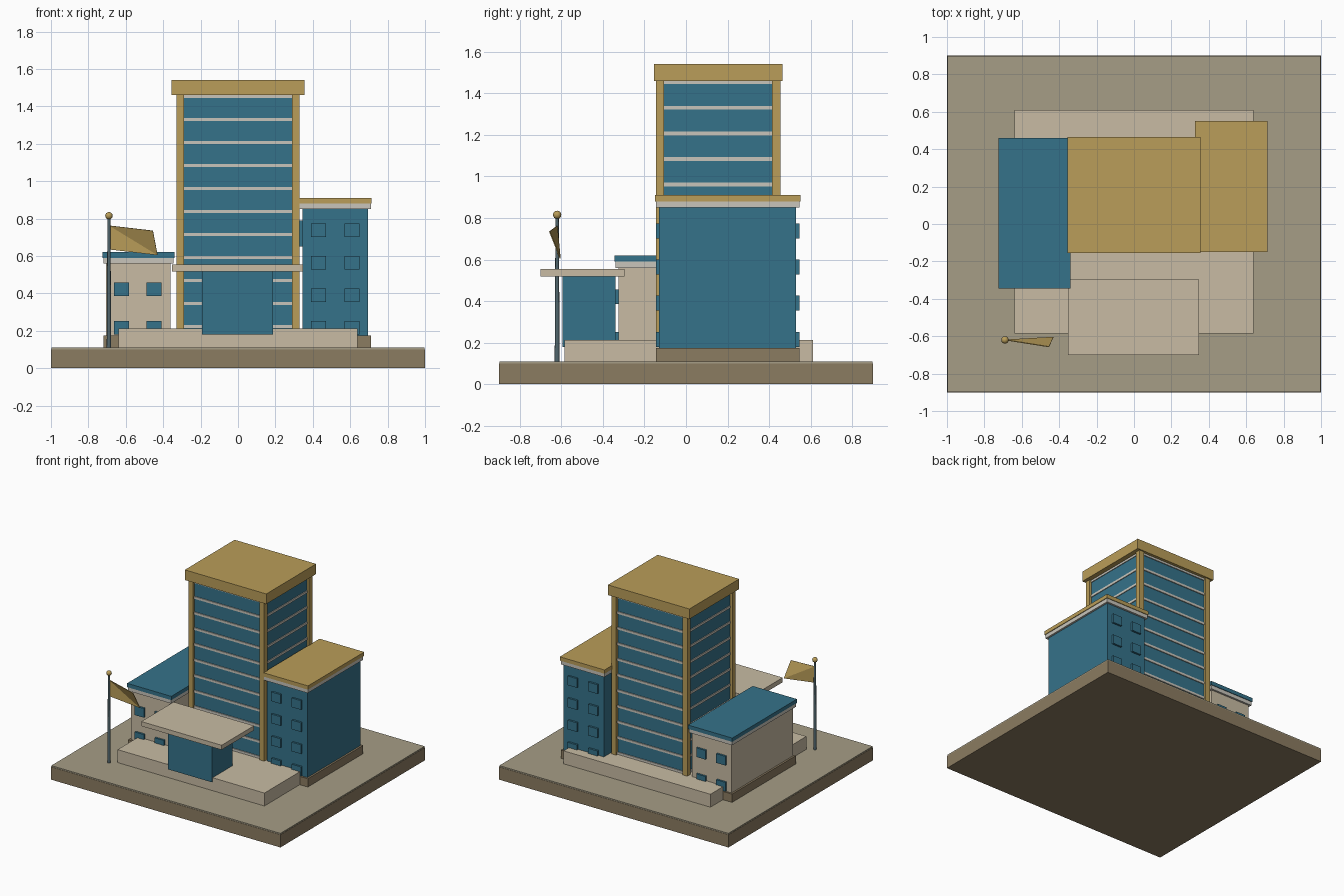
import bpy, bmesh
from mathutils import Vector

if "Cube" in bpy.data.objects:
    bpy.data.objects.remove(bpy.data.objects["Cube"])


def mat(name, r, g, b):
    m = bpy.data.materials.new(name)
    m.diffuse_color = (r, g, b, 1)
    m.use_nodes = True
    m.node_tree.nodes["Principled BSDF"].inputs["Base Color"].default_value = m.diffuse_color
    return m


TEAL = mat("teal", 0.036, 0.17, 0.254)
GOLD = mat("gold", 0.49, 0.34, 0.10)
BEIGE = mat("beige", 0.58, 0.50, 0.37)
BROWN = mat("brown", 0.26, 0.20, 0.12)
PAVING = mat("paving", 0.38, 0.34, 0.24)
PALE = mat("pale", 0.58, 0.56, 0.50)
STEEL = mat("steel", 0.08, 0.13, 0.15)


def boxes(name, spans, material):
    """One object made of boxes given as (x0, x1, y0, y1, z0, z1)."""
    bm = bmesh.new()
    for x0, x1, y0, y1, z0, z1 in spans:
        lo, hi = Vector((x0, y0, z0)), Vector((x1, y1, z1))
        for v in bmesh.ops.create_cube(bm, size=1)["verts"]:
            c = v.co + Vector((0.5, 0.5, 0.5))
            v.co = lo + Vector(c[i] * (hi - lo)[i] for i in range(3))
    return finish(name, bm, material)


def finish(name, bm, material):
    me = bpy.data.meshes.new(name)
    bm.to_mesh(me)
    bm.free()
    me.materials.append(material)
    ob = bpy.data.objects.new(name, me)
    bpy.context.collection.objects.link(ob)
    return ob


# Ground slab and raised terrace
boxes("ground_slab", [(-1, 1, -0.9, 0.9, 0, 0.10)], BROWN)
boxes("paving", [(-0.998, 0.998, -0.898, 0.898, 0.10, 0.11)], PAVING)
boxes("terrace", [(-0.64, 0.64, -0.585, 0.61, 0.11, 0.212)], BEIGE)

# Tower: glass core, floor bands, corner pillars, roof
CY = 0.155
boxes("tower_glass", [(-0.31, 0.31, CY - 0.28, CY + 0.28, 0.2, 1.46)], TEAL)
boxes("floor_bands", [(-0.316, 0.316, CY - 0.287, CY + 0.287, z - 0.009, z + 0.009)
                      for z in [0.223 + 0.123 * i for i in range(11)]], PALE)
boxes("corner_pillars", [(sx * 0.31 - 0.02, sx * 0.31 + 0.02,
                          CY + sy * 0.28 - 0.02, CY + sy * 0.28 + 0.02, 0.2, 1.465)
                         for sx in (-1, 1) for sy in (-1, 1)], GOLD)
boxes("tower_roof", [(-0.355, 0.355, CY - 0.31, CY + 0.31, 1.46, 1.54)], GOLD)


def wing(side, x0, x1, y0, y1, top, rows, cols, wall, roof):
    """Side wing with footing, cornice, roof slab and windows front and back."""
    def grown(g, z0, z1):
        return [(x0 - g, x1 + g, y0 - g, y1 + g, z0, z1)]
    boxes(side + "_footing", grown(0.015, 0.11, 0.175), BROWN)
    boxes(side + "_walls", grown(0, 0.17, top), wall)
    boxes(side + "_cornice", grown(0.015, top, top + 0.03), PALE)
    boxes(side + "_roof", grown(0.02, top + 0.03, top + 0.06), roof)
    boxes(side + "_windows", [(cx - 0.04, cx + 0.04, y - 0.015, y + 0.015, z, z + 0.072)
                              for cx in cols for y in (y0, y1) for z in rows], TEAL)


wing("right_wing", 0.345, 0.695, -0.13, 0.53, 0.85,
     [0.18 + 0.174 * i for i in range(4)], (0.431, 0.61), TEAL, GOLD)
wing("left_wing", -0.705, -0.36, -0.325, 0.44, 0.56,
     [0.18, 0.385], (-0.622, -0.448), BEIGE, TEAL)
boxes("bridge", [(0.30, 0.36, 0.02, 0.30, 0.65, 0.79)], TEAL)

# Entrance and canopy
boxes("entrance", [(-0.192, 0.188, -0.595, -0.34, 0.18, 0.52)], TEAL)
boxes("canopy", [(-0.353, 0.347, -0.70, -0.297, 0.518, 0.554)], BEIGE)

# Flagpole with ball and folded flag
PX, PY = -0.69, -0.62
bpy.ops.mesh.primitive_cone_add(vertices=12, radius1=0.012, radius2=0.008, depth=0.70,
                                location=(PX, PY, 0.46))
pole = bpy.context.object
pole.name = "flagpole"
pole.data.materials.append(STEEL)
bpy.ops.mesh.primitive_uv_sphere_add(segments=12, ring_count=8, radius=0.02,
                                     location=(PX, PY, 0.815))
ball = bpy.context.object
ball.name = "pole_ball"
ball.data.materials.append(GOLD)
for ob in (pole, ball):
    bpy.context.view_layer.objects.active = ob
    ob.select_set(True)
bpy.ops.object.shade_smooth_by_angle()

bm = bmesh.new()
a, b, c, d = [bm.verts.new(p) for p in ((PX, PY, 0.763), (PX, PY, 0.635),
                                        (-0.43, -0.605, 0.605), (-0.455, -0.657, 0.735))]
bm.faces.new((a, b, c))
bm.faces.new((a, c, d))
flag = finish("flag", bm, GOLD)
thick = flag.modifiers.new("thickness", "SOLIDIFY")
thick.thickness = 0.004
thick.offset = 0
